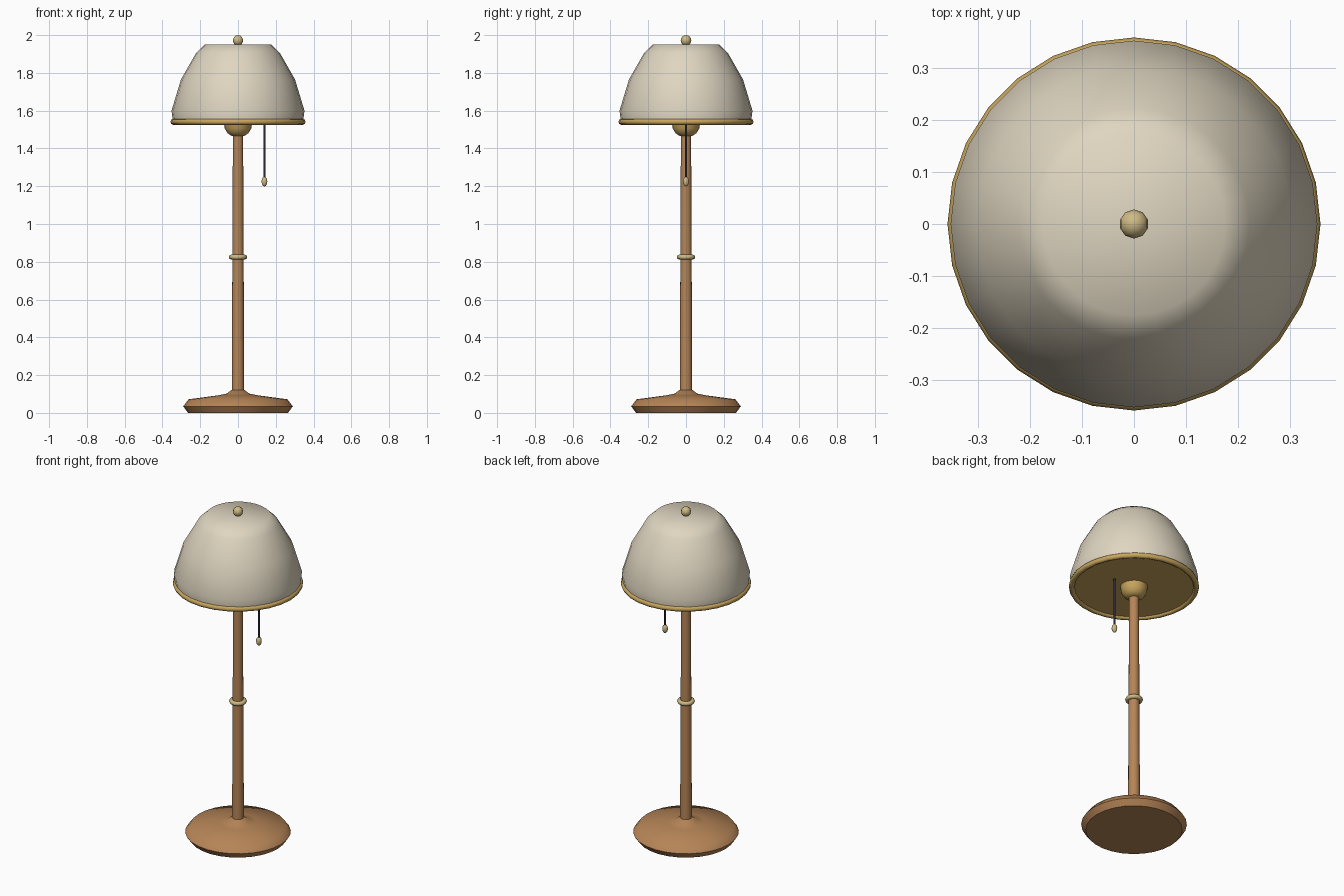
import bpy, bmesh, math

if "Cube" in bpy.data.objects:
    bpy.data.objects.remove(bpy.data.objects["Cube"])


def material(name, rgb):
    m = bpy.data.materials.new(name)
    m.diffuse_color = (*rgb, 1)
    m.use_nodes = True
    m.node_tree.nodes["Principled BSDF"].inputs["Base Color"].default_value = m.diffuse_color
    return m


WOOD = material("warm wood", (0.47, 0.235, 0.095))
CREAM = material("cream shade", (0.74, 0.67, 0.53))
GOLD = material("gold trim", (0.58, 0.38, 0.11))
BRASS = material("pale brass", (0.62, 0.49, 0.23))
DARK = material("dark cord", (0.025, 0.02, 0.035))


def finish(name, mat, angle):
    ob = bpy.context.object
    ob.name = name
    ob.data.materials.append(mat)
    bpy.ops.object.shade_smooth_by_angle(angle=math.radians(angle))
    return ob


def lathe(name, profile, mat, seg=28, angle=40, x=0):
    """Spin (radius, z) points round z; both ends are closed with flat caps."""
    bm = bmesh.new()
    rings = [[bm.verts.new((r * math.cos(2 * math.pi * i / seg),
                            r * math.sin(2 * math.pi * i / seg), z))
              for i in range(seg)] for r, z in profile]
    for a, b in zip(rings, rings[1:]):
        for i in range(seg):
            j = (i + 1) % seg
            bm.faces.new((a[i], a[j], b[j], b[i]))
    bm.faces.new(rings[0][::-1])
    bm.faces.new(rings[-1])
    me = bpy.data.meshes.new(name)
    bm.to_mesh(me)
    bm.free()
    ob = bpy.data.objects.new(name, me)
    ob.location.x = x
    bpy.context.collection.objects.link(ob)
    bpy.ops.object.select_all(action='DESELECT')
    ob.select_set(True)
    bpy.context.view_layer.objects.active = ob
    return finish(name, mat, angle)


def torus(name, major, minor, z, mat, seg=28):
    bpy.ops.mesh.primitive_torus_add(major_segments=seg, minor_segments=8, location=(0, 0, z),
                                     major_radius=major, minor_radius=minor)
    return finish(name, mat, 60)


def ball(name, x, z, r, rz, mat):
    bpy.ops.mesh.primitive_uv_sphere_add(segments=10, ring_count=8, radius=1, location=(x, 0, z))
    bpy.context.object.scale = (r, r, rz)
    return finish(name, mat, 60)


# Wooden base and tapering stem
lathe("base", [(0.265, 0), (0.29, 0.035), (0.262, 0.072), (0.105, 0.093),
               (0.06, 0.102), (0.034, 0.122)], WOOD, angle=46)
lathe("stem", [(0.033, 0.1), (0.027, 1.49)], WOOD, seg=16)
torus("stem_ring", 0.036, 0.013, 0.825, BRASS, 20)

# Socket cup under the shade
lathe("socket_cup", [(0.034, 1.467), (0.055, 1.48), (0.07, 1.505), (0.076, 1.54)], GOLD, seg=20)

# Shade, with its rim and the flat panel closing the underside
lathe("shade", [(0.345, 1.545), (0.352, 1.6), (0.302, 1.765), (0.222, 1.905),
                (0.175, 1.95)], CREAM, angle=60)
torus("shade_rim", 0.342, 0.016, 1.541, GOLD)
lathe("shade_underside", [(0.342, 1.538), (0.342, 1.543)], GOLD)
ball("finial", 0, 1.972, 0.028, 0.028, BRASS)

# Pull cord and its bead
lathe("pull_cord", [(0.006, 1.24), (0.006, 1.54)], DARK, seg=8, angle=60, x=0.14)
ball("pull_bead", 0.14, 1.225, 0.016, 0.026, BRASS)
